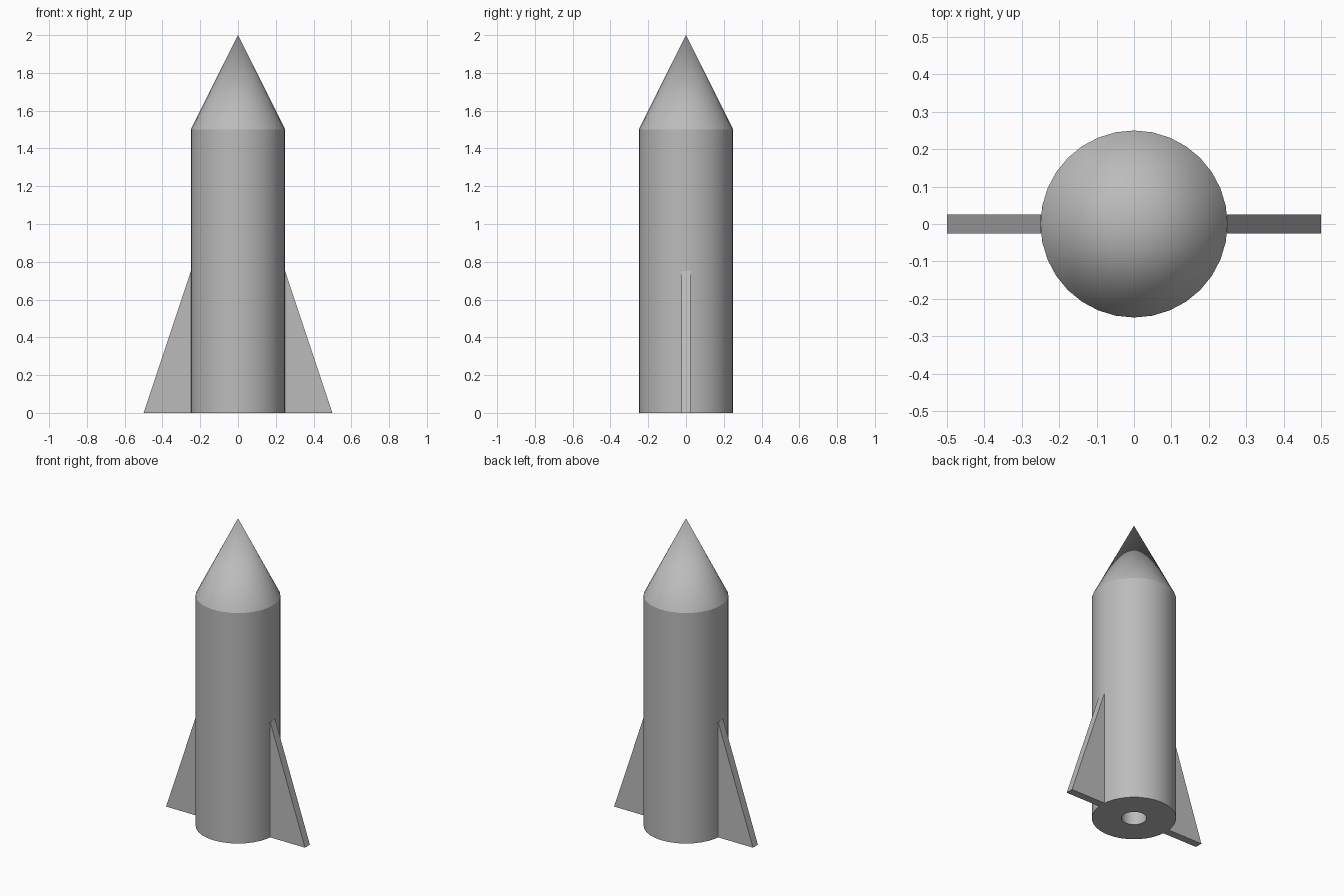
import bpy, bmesh, math

cube = bpy.data.objects.get("Cube")
if cube:
    bpy.data.objects.remove(cube, do_unlink=True)

SIDES = 32
RADIUS = 0.25
BORE = 0.075

grey = bpy.data.materials.new("plain grey")
grey.use_nodes = True
grey.diffuse_color = (0.5, 0.5, 0.5, 1)
grey.node_tree.nodes["Principled BSDF"].inputs["Base Color"].default_value = (0.5, 0.5, 0.5, 1)


def finish(name, bm, smooth=False):
    """Turn a bmesh into a named grey object."""
    bmesh.ops.remove_doubles(bm, verts=bm.verts, dist=1e-5)
    bmesh.ops.recalc_face_normals(bm, faces=bm.faces)
    mesh = bpy.data.meshes.new(name)
    bm.to_mesh(mesh)
    bm.free()
    mesh.materials.append(grey)
    obj = bpy.data.objects.new(name, mesh)
    bpy.context.collection.objects.link(obj)
    if smooth:
        bpy.ops.object.select_all(action="DESELECT")
        obj.select_set(True)
        bpy.context.view_layer.objects.active = obj
        bpy.ops.object.shade_smooth_by_angle(angle=math.radians(25))
    return obj


def lathe(name, profile):
    """Spin a (radius, height) profile around the z axis."""
    bm = bmesh.new()
    verts = [bm.verts.new((r, 0, z)) for r, z in profile]
    edges = [bm.edges.new(pair) for pair in zip(verts, verts[1:])]
    bmesh.ops.spin(bm, geom=verts + edges, cent=(0, 0, 0), axis=(0, 0, 1),
                   angle=math.tau, steps=SIDES, use_merge=True)
    return finish(name, bm, smooth=True)


def fin(name, side):
    """Triangular plate against the tube; side is +1 or -1."""
    bm = bmesh.new()
    outline = [(0.247, 0), (0.5, 0), (0.25, 0.75), (0.247, 0.75)]
    face = bm.faces.new([bm.verts.new((side * x, -0.025, z)) for x, z in outline])
    extruded = bmesh.ops.extrude_face_region(bm, geom=[face])["geom"]
    moved = [v for v in extruded if isinstance(v, bmesh.types.BMVert)]
    bmesh.ops.translate(bm, verts=moved, vec=(0, 0.05, 0))
    return finish(name, bm)


# Body tube with pointed nose and a blind engine bore in the base
lathe("body_and_nose", [(0, 2), (RADIUS, 1.5), (RADIUS, 0), (BORE, 0), (BORE, 0.5), (0, 0.5)])

# Pair of side fins
fin("left_fin", 1)
fin("right_fin", -1)
